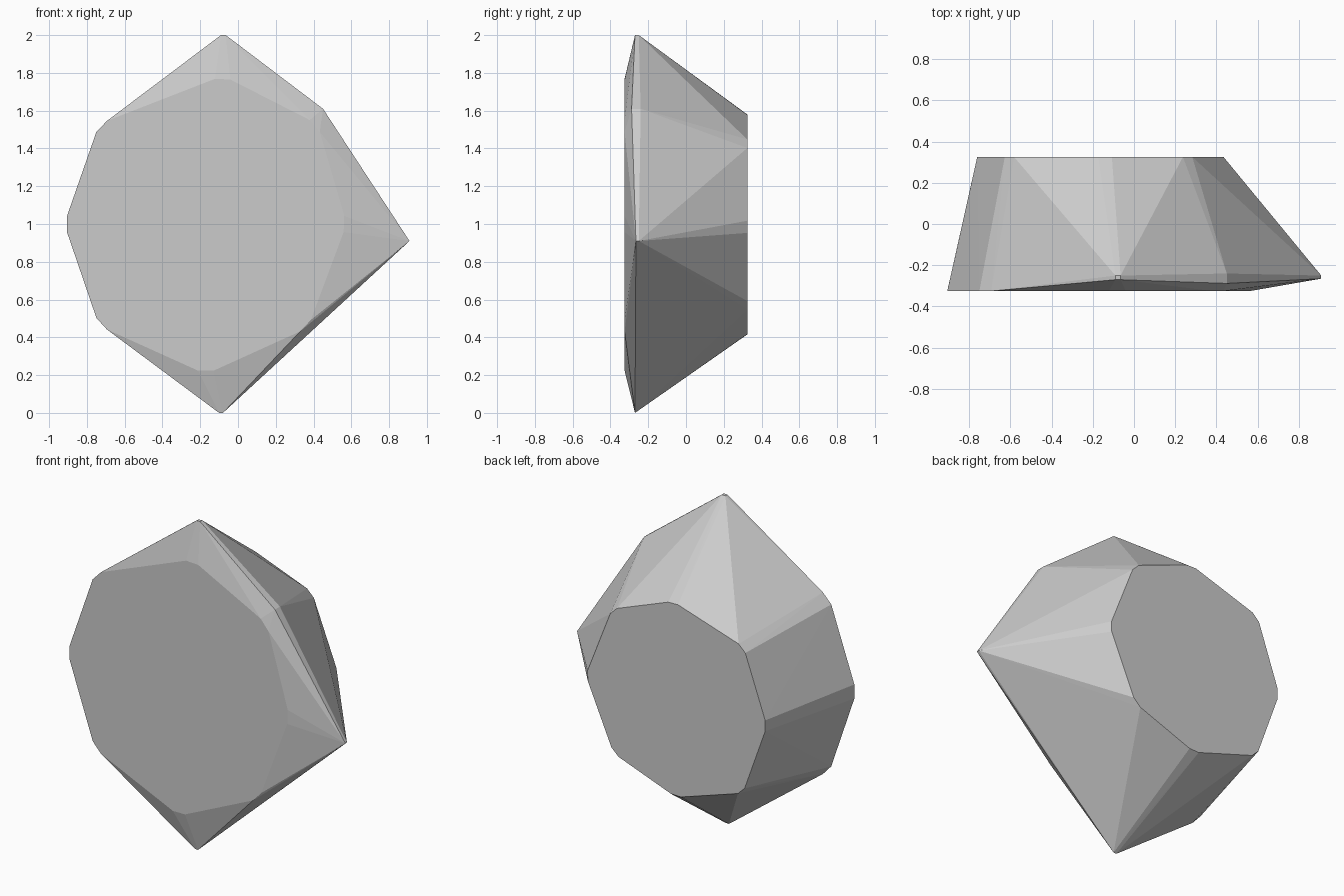
import bpy, bmesh
from mathutils import Vector

if "Cube" in bpy.data.objects:
    bpy.data.objects.remove(bpy.data.objects["Cube"])


def clipped_outline(corners, y, cut):
    """Turn an (x, z) polygon into 3D points with every corner chamfered."""
    pts = []
    n = len(corners)
    for i in range(n):
        p = Vector(corners[i])
        for q in (Vector(corners[i - 1]), Vector(corners[(i + 1) % n])):
            c = p + (q - p).normalized() * cut
            pts.append((c.x, y, c.y))
    return pts


# Large flat front facet and smaller flat back facet
front = [(-0.92, 1.0), (-0.735, 1.53), (-0.08, 1.785), (0.42, 1.53),
         (0.575, 1.0), (0.37, 0.45), (-0.17, 0.205), (-0.735, 0.46)]
back = [(-0.772, 1.0), (-0.615, 1.44), (-0.14, 1.59), (0.27, 1.435),
        (0.447, 0.985), (0.26, 0.56), (-0.16, 0.405), (-0.61, 0.55)]
points = clipped_outline(front, -0.325, 0.045) + clipped_outline(back, 0.325, 0.035)

# Protruding tips around the girdle: top, bottom, right and upper right
points += [(x, y, 2.0) for x in (-0.09, -0.065) for y in (-0.27, -0.25)]
points += [(x, -0.27, 0.0) for x in (-0.1, -0.08)]
points += [(0.908, y, 0.91) for y in (-0.265, -0.25)]
points += [(0.45, y, 1.61) for y in (-0.288, -0.24)]

# Faceted stone: hull of all the outlines and tips
bm = bmesh.new()
for p in points:
    bm.verts.new(p)
hull = bmesh.ops.convex_hull(bm, input=bm.verts)
loose = [v for v in bm.verts if not v.link_faces]
bmesh.ops.delete(bm, geom=loose, context='VERTS')
bmesh.ops.dissolve_limit(bm, angle_limit=0.005, verts=bm.verts, edges=bm.edges)
bmesh.ops.recalc_face_normals(bm, faces=bm.faces)
mesh = bpy.data.meshes.new("faceted_stone")
bm.to_mesh(mesh)
bm.free()
stone = bpy.data.objects.new("faceted_stone", mesh)
bpy.context.collection.objects.link(stone)
